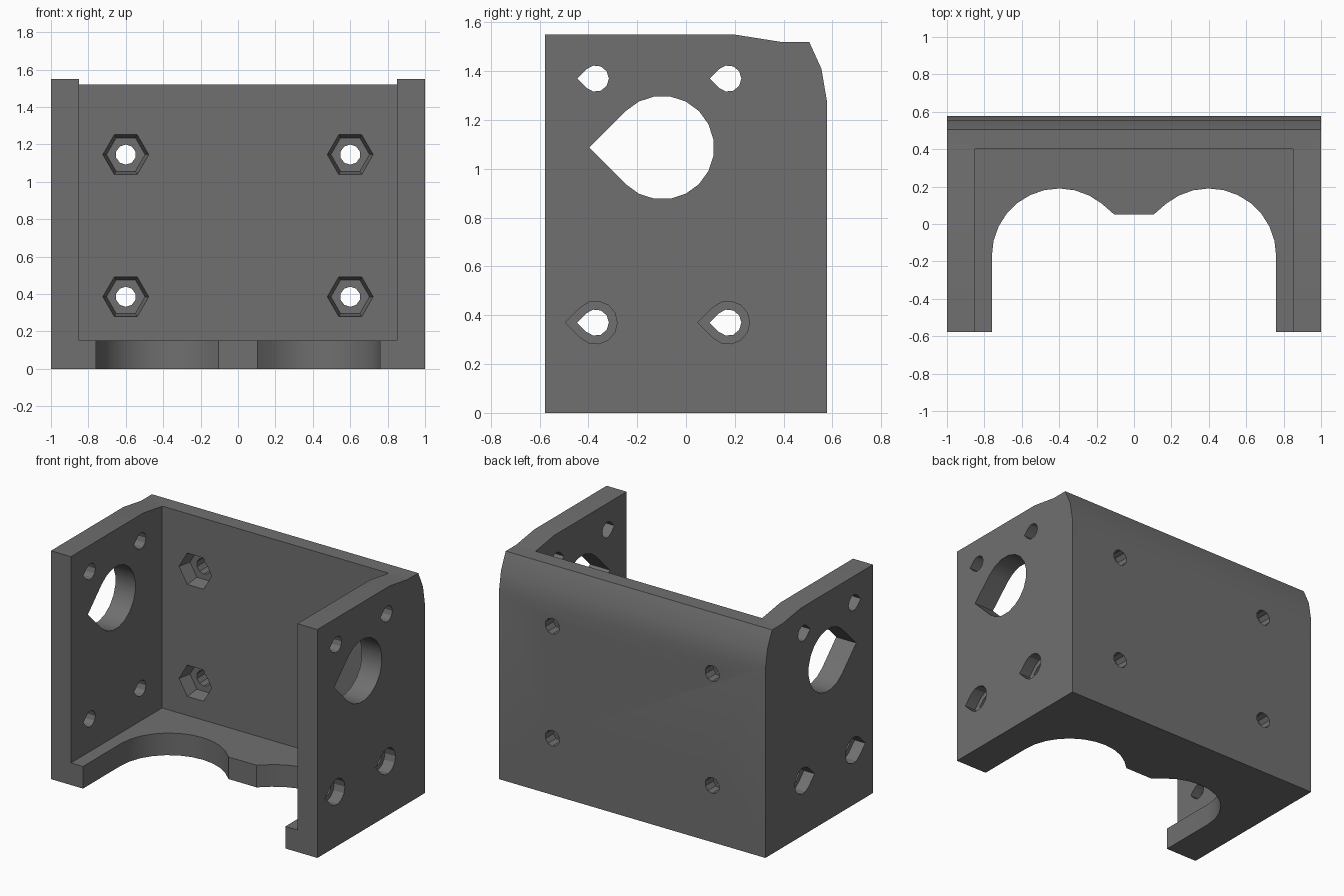
import bpy, bmesh
from math import sin, cos, radians, asin, degrees
from mathutils import Vector

cube = bpy.data.objects.get("Cube")
if cube:
    bpy.data.objects.remove(cube, do_unlink=True)

grey = bpy.data.materials.new("dark grey")
grey.use_nodes = True
colour = (0.16, 0.16, 0.16, 1)
grey.diffuse_color = colour
grey.node_tree.nodes["Principled BSDF"].inputs["Base Color"].default_value = colour


def loft(name, start, end):
    """Solid between two matching 3D outlines."""
    bm = bmesh.new()
    a = [bm.verts.new(p) for p in start]
    b = [bm.verts.new(p) for p in end]
    bm.faces.new(a)
    bm.faces.new(b[::-1])
    n = len(a)
    for i in range(n):
        bm.faces.new((a[i], b[i], b[(i + 1) % n], a[(i + 1) % n]))
    bmesh.ops.recalc_face_normals(bm, faces=bm.faces[:])
    mesh = bpy.data.meshes.new(name)
    bm.to_mesh(mesh)
    bm.free()
    mesh.materials.append(grey)
    obj = bpy.data.objects.new(name, mesh)
    bpy.context.collection.objects.link(obj)
    return obj


def along_x(name, outline, x0, x1):
    return loft(name, [(x0, y, z) for y, z in outline], [(x1, y, z) for y, z in outline])


def along_y(name, outline, y0, y1, end_outline=None):
    return loft(name, [(x, y0, z) for x, z in outline],
                [(x, y1, z) for x, z in (end_outline or outline)])


def along_z(name, outline, z0, z1):
    return loft(name, [(x, y, z0) for x, y in outline], [(x, y, z1) for x, y in outline])


def polygon(cx, cy, r, n, turn=0):
    return [(cx + r * cos(radians(turn + 360 * i / n)),
             cy + r * sin(radians(turn + 360 * i / n))) for i in range(n)]


def teardrop(y, z, r, n):
    """Arc of 270 degrees closed by a right-angled point towards -y."""
    arc = [(y + r * cos(radians(-135 + 270 * i / n)),
            z + r * sin(radians(-135 + 270 * i / n))) for i in range(n + 1)]
    return arc + [(y - r * 2 ** 0.5, z)]


# Solid block with rounded back top edge and sloping cheek tops
profile = [(-0.577, 0), (0.577, 0), (0.577, 1.28), (0.555, 1.41), (0.505, 1.52),
           (0.39, 1.52), (0.20, 1.55), (-0.577, 1.55)]
bracket = along_x("motor_bracket", profile, -1, 1)

# Open interior leaving two cheeks, a back wall and a floor
cutters = [along_y("interior_cut", [(-0.85, 0.15), (0.85, 0.15), (0.85, 2), (-0.85, 2)], -0.8, 0.4)]

# Twin-arc notch in the floor
r, cx, cy = 0.36, 0.40, -0.17
last = 180 - degrees(asin((0.05 - cy) / r))
right = [(cx + r * cos(radians(last * i / 11)), cy + r * sin(radians(last * i / 11)))
         for i in range(11)] + [(0.105, 0.05)]
notch = [(0.76, -0.8)] + right
notch += [(-x, y) for x, y in reversed(notch)]
cutters.append(along_z("floor_notch_cut", notch, -0.1, 0.22))

# Teardrop openings through both cheeks
cutters.append(along_x("main_opening_cut", teardrop(-0.097, 1.087, 0.212, 15), -1.2, 1.2))
for y in (-0.37, 0.173):
    for z in (0.37, 1.37):
        cutters.append(along_x("cheek_hole_cut", teardrop(y, z, 0.054, 8), -1.2, 1.2))
    for s in (-1, 1):
        cutters.append(along_x("counterbore_cut", teardrop(y, 0.37, 0.088, 10), s * 0.92, s * 1.2))

# Back wall bolt holes with tapered hexagonal nut pockets
for x in (-0.6, 0.6):
    for z in (0.385, 1.145):
        cutters.append(along_y("bolt_hole_cut", polygon(x, z, 0.054, 10, 18), 0.3, 0.8))
        cutters.append(along_y("nut_pocket_cut", polygon(x, z, 0.127, 6), 0.38, 0.49,
                               polygon(x, z, 0.103, 6)))

# Apply all cuts and discard the cutters
bpy.context.view_layer.objects.active = bracket
for cutter in cutters:
    cutter.hide_render = True
    mod = bracket.modifiers.new("cut", "BOOLEAN")
    mod.operation = "DIFFERENCE"
    mod.solver = "EXACT"
    mod.object = cutter
    bpy.ops.object.modifier_apply(modifier=mod.name)
    bpy.data.objects.remove(cutter, do_unlink=True)

# Soft shading on the curved walls, crisp edges elsewhere
bpy.ops.object.select_all(action="DESELECT")
bracket.select_set(True)
bpy.ops.object.shade_smooth_by_angle(angle=radians(20))
